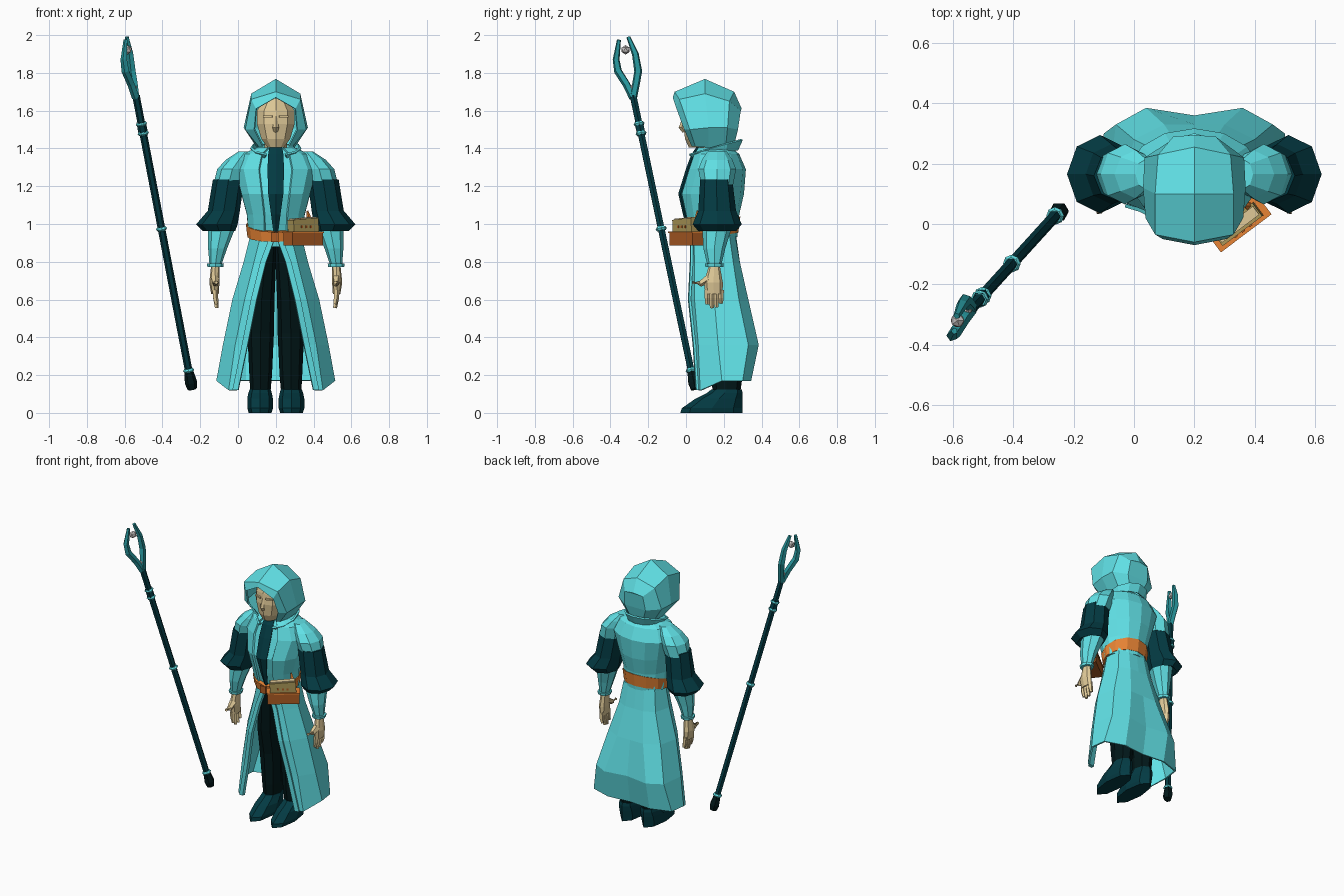
import bpy, bmesh
from math import sin, cos, pi, radians
from mathutils import Vector, Matrix

if "Cube" in bpy.data.objects:
    bpy.data.objects.remove(bpy.data.objects["Cube"])

CENTRE = 0.2  # the figure stands to the left of its staff


def material(name, red, green, blue):
    mat = bpy.data.materials.new(name)
    mat.use_nodes = True
    colour = (red, green, blue, 1)
    mat.diffuse_color = colour
    mat.node_tree.nodes["Principled BSDF"].inputs["Base Color"].default_value = colour
    return mat


cloth = material("turquoise cloth", .12, .76, .8)
sleeve = material("dark teal cloth", .001, .043, .056)
black = material("near black cloth", .0005, .009, .01)
skin = material("skin", .76, .6, .32)
leather = material("orange leather", .8, .23, .035)
pouch = material("brown leather", .42, .11, .018)
paper = material("olive book cover", .42, .32, .1)
metal = material("teal metal", .02, .3, .33)
silver = material("silver orb", .6, .57, .56)


def finish(name, bm, mat, thickness=0):
    bmesh.ops.recalc_face_normals(bm, faces=bm.faces)
    mesh = bpy.data.meshes.new(name)
    bm.to_mesh(mesh)
    bm.free()
    mesh.materials.append(mat)
    obj = bpy.data.objects.new(name, mesh)
    bpy.context.collection.objects.link(obj)
    if thickness:
        solid = obj.modifiers.new("thickness", 'SOLIDIFY')
        solid.thickness = thickness
    return obj


def loft(name, rows, mat, closed=True, thickness=0, shift=CENTRE):
    """Skin a list of equally long point rows."""
    bm = bmesh.new()
    grid = [[bm.verts.new((x + shift, y, z)) for x, y, z in row] for row in rows]
    count = len(grid[0])
    for low, high in zip(grid, grid[1:]):
        for i in range(count if closed else count - 1):
            j = (i + 1) % count
            bm.faces.new((low[i], low[j], high[j], high[i]))
    if closed:
        bm.faces.new(grid[0])
        bm.faces.new(grid[-1])
    return finish(name, bm, mat, thickness)


def ring(cx, cy, z, rx, ry, sides=8, gap=0, tilt=0):
    """Level ellipse starting at the front; gap leaves the front open."""
    start, span = radians(gap), 2 * pi - 2 * radians(gap)
    steps = sides + 1 if gap else sides
    points = []
    for i in range(steps):
        a = start + span * i / sides
        points.append((cx + rx * sin(a), cy - ry * cos(a), z - tilt * cos(a)))
    return points


def sweep(name, path, radii, mat, sides=6, shift=CENTRE):
    """Tube along a path with a radius at each point."""
    path = [Vector(p) for p in path]
    rows = []
    for i, p in enumerate(path):
        along = (path[min(i + 1, len(path) - 1)] - path[max(i - 1, 0)]).normalized()
        u = along.cross(Vector((0, 1, 0))).normalized()
        v = along.cross(u)
        rows.append([p + radii[i] * (u * cos(2 * pi * k / sides) + v * sin(2 * pi * k / sides))
                     for k in range(sides)])
    return loft(name, rows, mat, shift=shift)


def box(name, centre, size, mat, turn=0, lean=0):
    bm = bmesh.new()
    place = (Matrix.Translation(centre) @ Matrix.Rotation(radians(turn), 4, 'Z')
             @ Matrix.Rotation(radians(lean), 4, 'Y') @ Matrix.Diagonal((*size, 1)))
    bmesh.ops.create_cube(bm, size=1, matrix=place)
    return finish(name, bm, mat)


def both_halves(half):
    """Complete a half row that ends on the middle line."""
    return half + [(-x, y, z) for x, y, z in reversed(half[:-1])]


# Torso: height, half width, front, back
torso = [(.93, .135, .035, .26), (1.05, .145, .0, .27), (1.16, .175, -.025, .295),
         (1.29, .21, .015, .305), (1.37, .17, .045, .27), (1.405, .09, .07, .23)]


def torso_rows(grow, gap=0):
    return [ring(0, (f + b) / 2, z, w + grow, (b - f) / 2 + grow, 12, gap)
            for z, w, f, b in torso]


loft("vest", torso_rows(0), cloth)
loft("coat_top", torso_rows(.012, 24), cloth, closed=False, thickness=.012)

# Hanging neck cloth that narrows towards the belt
tie_widths = [.01, .025, .04, .044, .04, .034]
loft("neck_cloth", [[(-w, f - .004, z), (0, f - .016, z), (w, f - .004, z)]
                    for w, (z, _, f, _) in zip(tie_widths, torso)],
     sleeve, closed=False, thickness=.008)

# Flared collar, open at the front
loft("collar", [ring(0, .15, 1.375, .11, .115, 10, 28, .02),
                ring(0, .15, 1.41, .125, .14, 10, 22, .04)],
     cloth, closed=False, thickness=.012)

# Skirt of the coat: each row runs from the front edge to the back middle
skirt = [
    (.94, [(.0, .03), (.08, .04), (.135, .13), (.12, .23), (.06, .26), (0, .265)]),
    (.8, [(.052, .03), (.115, .045), (.17, .14), (.14, .25), (.07, .285), (0, .285)]),
    (.6, [(.102, .02), (.165, .045), (.23, .15), (.2, .28), (.1, .33), (0, .33)]),
    (.36, [(.15, .045), (.215, .065), (.28, .17), (.26, .33), (.16, .385), (0, .36)]),
    (.17, [(.2, .06), (.25, .075), (.315, .19), (.3, .3), (.16, .345), (0, .33)]),
]
rows = []
for height, half in skirt:
    dips = height < .2  # the front tails hang lower at the hem
    rows.append(both_halves([(x, y, height - (.05 if dips and i < 2 else 0))
                             for i, (x, y) in enumerate(half)]))
loft("coat_skirt", rows, cloth, closed=False, thickness=.012)
for side, label in ((1, "left"), (-1, "right")):
    loft(label + "_skirt_trim", [[(side * row[0][0], row[0][1] - .01, row[0][2]),
                                  (side * (row[0][0] + .03), row[0][1] - .005, row[0][2])]
                                 for row in rows], cloth, closed=False, thickness=.012)

# Hood: each row runs from the jaw up to the ridge
hood = [
    [(.07, .03, 1.41), (.115, -.01, 1.5), (.105, -.05, 1.61), (0, -.07, 1.67)],
    [(.09, .05, 1.41), (.162, .02, 1.5), (.13, -.035, 1.66), (0, -.06, 1.7)],
    [(.1, .12, 1.405), (.17, .12, 1.51), (.13, .1, 1.69), (0, .1, 1.768)],
    [(.1, .21, 1.41), (.165, .22, 1.51), (.12, .23, 1.65), (0, .255, 1.7)],
    [(.05, .255, 1.42), (.08, .275, 1.5), (.07, .29, 1.6), (0, .295, 1.61)],
]
loft("hood", [both_halves(half) for half in hood], cloth, closed=False, thickness=.01)
loft("hood_back", [hood[-1], [(-x, y, z) for x, y, z in hood[-1]]], cloth, closed=False)

# Head
loft("neck", [ring(0, .14, 1.36, .06, .06), ring(0, .13, 1.47, .06, .06)], skin)
loft("head", [ring(0, cy, z, rx, ry, 10) for z, cy, rx, ry in (
    (1.405, .07, .045, .055), (1.45, .08, .08, .085), (1.53, .085, .105, .1),
    (1.6, .09, .105, .1), (1.665, .09, .06, .085))], skin)
sweep("nose", [(0, -.01, 1.57), (0, -.022, 1.51), (0, -.008, 1.49)], [.006, .017, .012], skin, 4)

for side, label in ((1, "left"), (-1, "right")):
    def rings(*table, sides=8):
        return [ring(side * cx, cy, z, rx, ry, sides) for z, cx, cy, rx, ry in table]

    # Brow
    box(label + "_brow", (CENTRE + side * .042, -.003, 1.57), (.05, .012, .01), skin,
        turn=side * 18)
    # Shoulder, sleeve and forearm
    loft(label + "_shoulder", rings((1.21, .25, .165, .08, .085), (1.29, .23, .165, .08, .1),
                                    (1.34, .195, .165, .07, .08), (1.385, .16, .165, .035, .05)),
         cloth)
    loft(label + "_sleeve", rings((.99, .285, .17, .06, .07), (.962, .3, .165, .085, .1),
                                  (.998, .312, .165, .11, .13), (1.07, .275, .165, .085, .1),
                                  (1.235, .25, .16, .083, .085)), sleeve)
    loft(label + "_forearm", rings((.78, .32, .15, .031, .036), (.87, .308, .15, .05, .058),
                                   (.99, .285, .165, .075, .08)), cloth)
    loft(label + "_cuff", rings((.772, .32, .15, .042, .047), (.79, .32, .15, .045, .05)), cloth)
    # Hand
    loft(label + "_palm", rings((.63, .322, .148, .02, .046), (.69, .325, .145, .027, .05),
                                (.775, .32, .15, .023, .03)), skin)
    sweep(label + "_thumb", [(side * .322, .12, .71), (side * .318, .075, .685),
                             (side * .315, .035, .69)], [.024, .017, .01], skin, 5)
    for number, length in enumerate((.065, .085, .08, .06)):
        y = .113 + number * .024
        sweep(label + "_finger_" + str(number), [(side * .322, y, .65), (side * .32, y, .61),
              (side * .313, y, .64 - length)], [.016, .015, .011], skin, 5)
    # Leg and boot
    loft(label + "_leg", rings((.09, .082, .215, .052, .07), (.2, .08, .215, .06, .085),
                               (.42, .08, .195, .07, .08), (.6, .075, .17, .068, .095),
                               (.88, .05, .15, .055, .1)), black)
    loft(label + "_boot", rings((0, .083, .135, .06, .165), (.025, .083, .138, .068, .16),
                                (.075, .083, .175, .068, .125), (.105, .083, .205, .062, .095),
                                (.125, .082, .215, .056, .08)), sleeve)

# Belt, dipping at the front and taller at the back
loft("belt", [ring(0, .145, .93, .15, .132, 12, tilt=.025),
              ring(0, .145, .998, .158, .143, 12, tilt=.042)], leather)
box("belt_buckle", (CENTRE - .005, .0, .93), (.04, .012, .05), pouch)

# Pouch holding a book on the left hip
turn = 37
box("hip_pouch", (.345, .005, .92), (.2, .08, .07), pouch, turn)
box("pouch_rim", (.345, .005, .957), (.21, .09, .008), leather, turn)
box("book", (.345, .0, .99), (.165, .055, .075), paper, turn, -4)
box("book_pages", (.345, .0, .993), (.155, .035, .08), skin, turn, -4)
for offset in (-.03, 0, .03):
    box("book_stud", (.361 + offset * .8, -.022 + offset * .6, .985), (.012, .009, .012),
        pouch, turn)
sweep("pouch_strap", [(.39, .055, .93), (.375, .06, 1.03), (.368, .06, 1.07)],
      [.014, .014, .004], leather, 4, shift=0)

# Staff shaft, foot and rings
foot, tip = Vector((-.245, .045, .14)), Vector((-.54, -.28, 1.68))


def along(height):
    return foot.lerp(tip, (height - foot.z) / (tip.z - foot.z))


sweep("staff_shaft", [foot, tip], [.02, .02], sleeve, 6, shift=0)
sweep("staff_foot", [along(h) for h in (.125, .16, .22)], [.024, .033, .024], black, 6, shift=0)
for height in (.225, .975, 1.48, 1.53):
    sweep("staff_ring", [along(height + d) for d in (-.01, 0, .01)], [.023, .03, .023],
          cloth, 8, shift=0)
sweep("staff_grip", [along(1.47), along(1.54)], [.025, .025], sleeve, 6, shift=0)

# Forked staff head with an orb
thick = [.022, .021, .022, .019, .011]
sweep("outer_prong", [(-.54, -.28, 1.67), (-.565, -.315, 1.74), (-.595, -.36, 1.81),
                      (-.603, -.37, 1.87), (-.595, -.355, 1.975)], thick, metal, 5, shift=0)
sweep("inner_prong", [(-.54, -.28, 1.67), (-.548, -.265, 1.74), (-.56, -.253, 1.81),
                      (-.57, -.268, 1.9), (-.588, -.305, 1.99)], thick, metal, 5, shift=0)
for name, spot, radius in (("orb", (-.585, -.32, 1.922), .025), ("bead", (-.55, -.285, 1.722), .015)):
    bm = bmesh.new()
    bmesh.ops.create_icosphere(bm, subdivisions=1, radius=radius, matrix=Matrix.Translation(spot))
    finish(name, bm, silver)
